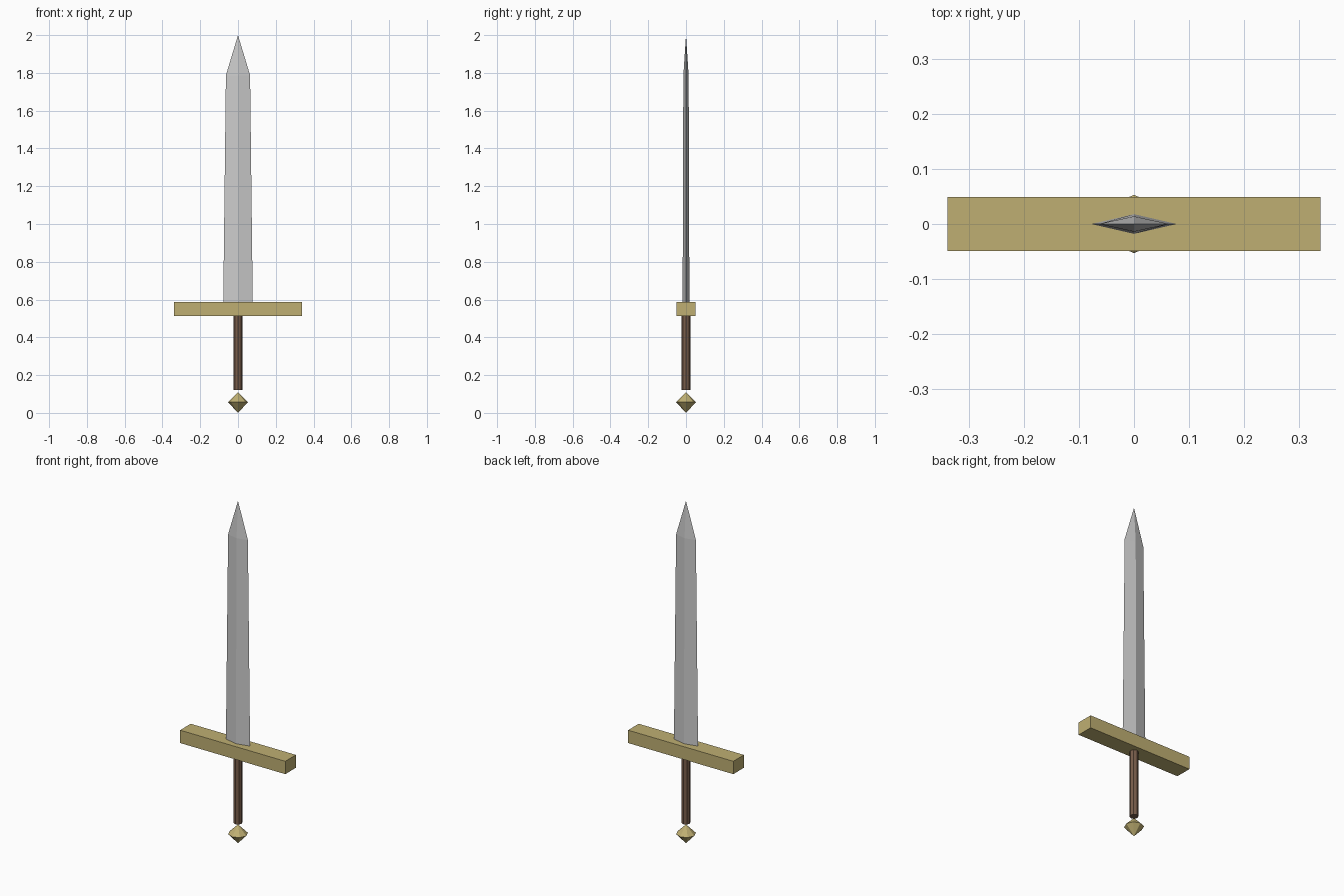
import bpy, bmesh
from math import cos, sin, pi

if "Cube" in bpy.data.objects:
    bpy.data.objects.remove(bpy.data.objects["Cube"])


def material(name, rgb):
    m = bpy.data.materials.new(name)
    m.diffuse_color = (*rgb, 1)
    m.use_nodes = True
    m.node_tree.nodes["Principled BSDF"].inputs["Base Color"].default_value = m.diffuse_color
    return m


def loft(name, sections, mat=None):
    """Join horizontal outlines bottom to top; a one-point outline makes a tip."""
    bm = bmesh.new()
    rings = [[bm.verts.new(p) for p in s] for s in sections]
    for a, b in zip(rings, rings[1:]):
        n = max(len(a), len(b))
        for i in range(n):
            j = (i + 1) % n
            quad = [a[i % len(a)], a[j % len(a)], b[j % len(b)], b[i % len(b)]]
            bm.faces.new(list(dict.fromkeys(quad)))
    for end in (rings[0], rings[-1]):
        if len(end) > 2:
            bm.faces.new(end)
    bmesh.ops.recalc_face_normals(bm, faces=bm.faces)
    mesh = bpy.data.meshes.new(name)
    bm.to_mesh(mesh)
    bm.free()
    obj = bpy.data.objects.new(name, mesh)
    bpy.context.collection.objects.link(obj)
    if mat:
        mesh.materials.append(mat)
    return obj


def ellipse(rx, ry, z, sides):
    return [(rx * cos(2 * pi * i / sides), ry * sin(2 * pi * i / sides), z)
            for i in range(sides)]


def rectangle(hx, hy, z):
    return [(-hx, -hy, z), (hx, -hy, z), (hx, hy, z), (-hx, hy, z)]


brass = material("brass", (0.52, 0.43, 0.17))
leather = material("brown_leather", (0.19, 0.11, 0.07))

# Blade: tapering diamond section running to a point
loft("blade", [ellipse(0.078, 0.018, 0.587, 4),
               ellipse(0.064, 0.014, 1.787, 4),
               [(0, 0, 2.0)]])

# Crossguard
loft("crossguard", [rectangle(0.34, 0.049, 0.513), rectangle(0.34, 0.049, 0.588)], brass)

# Grip
loft("grip", [ellipse(0.024, 0.024, 0.12, 8), ellipse(0.024, 0.024, 0.514, 8)], leather)

# Pommel: faceted double cone
loft("pommel", [[(0, 0, 0.0)], ellipse(0.053, 0.053, 0.057, 8), [(0, 0, 0.11)]], brass)
